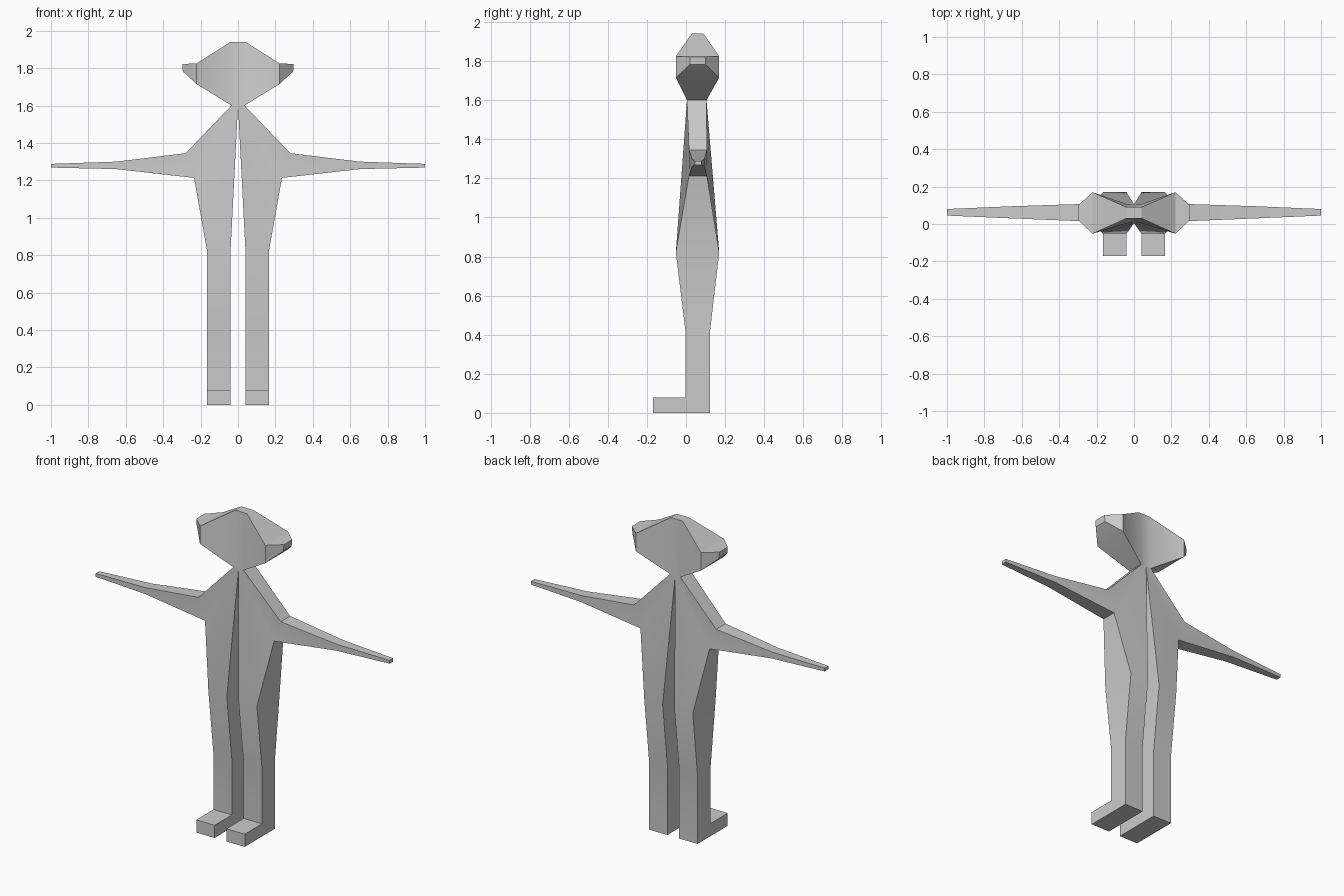
import bpy, bmesh

if "Cube" in bpy.data.objects:
    bpy.data.objects.remove(bpy.data.objects["Cube"])


def slab(name, pts, faces):
    """Mirrored half: outline points (x, z, y_front, y_back), front faces by point name."""
    bm = bmesh.new()
    front = {k: bm.verts.new((x, yf, z)) for k, (x, z, yf, yb) in pts.items()}
    back = {k: bm.verts.new((x, yb, z)) for k, (x, z, yf, yb) in pts.items()}
    edges = {(f[i], f[(i + 1) % len(f)]) for f in faces for i in range(len(f))}
    for f in faces:
        bm.faces.new([front[k] for k in f])
        bm.faces.new([back[k] for k in reversed(f)])
    for a, b in edges:
        # rim faces, left open where the two halves meet
        if (b, a) not in edges and pts[a][0] + pts[b][0] > 0:
            bm.faces.new([front[b], front[a], back[a], back[b]])
    bmesh.ops.recalc_face_normals(bm, faces=bm.faces)
    # orient by the first front face, which must look towards -y
    bm.faces.ensure_lookup_table()
    if bm.faces[0].normal.y > 0:
        bmesh.ops.reverse_faces(bm, faces=bm.faces)
    mesh = bpy.data.meshes.new(name)
    bm.to_mesh(mesh)
    bm.free()
    obj = bpy.data.objects.new(name, mesh)
    bpy.context.collection.objects.link(obj)
    mirror = obj.modifiers.new("mirror", 'MIRROR')
    mirror.use_clip = True
    bpy.ops.object.select_all(action='DESELECT')
    obj.select_set(True)
    bpy.context.view_layer.objects.active = obj
    bpy.ops.object.shade_smooth_by_angle(angle=0.52)
    return obj


# head with ears
slab("head", {
    "top_in": (0, 1.94, .03, .09), "top": (.04, 1.94, .03, .09),
    "side_up": (.222, 1.825, -.052, .17), "side_low": (.222, 1.715, -.052, .17),
    "neck": (.035, 1.6, .005, .105), "neck_in": (0, 1.6, .005, .105),
    "ear_up": (.298, 1.822, .02, .1), "ear_low": (.295, 1.782, .02, .1),
}, [
    ("top_in", "neck_in", "neck", "top"),
    ("top", "neck", "side_low", "side_up"),
    ("side_up", "side_low", "ear_low", "ear_up"),
])

# torso, arms and legs
slab("body", {
    "neck_in": (0, 1.6, .005, .105), "neck": (.035, 1.6, .005, .105),
    "shoulder": (.28, 1.345, .015, .107), "armpit": (.235, 1.213, .015, .107),
    "elbow_up": (.65, 1.3, .03, .095), "elbow_low": (.65, 1.26, .03, .095),
    "hand_up": (1, 1.288, .045, .08), "hand_low": (1, 1.268, .045, .08),
    "hip_out": (.165, .82, -.052, .17), "hip_in": (.04, .82, -.052, .17),
    "knee_out": (.165, .42, -.003, .123), "knee_in": (.04, .42, -.003, .123),
    "heel_out": (.165, 0, -.003, .123), "heel_in": (.04, 0, -.003, .123),
}, [
    ("neck_in", "armpit", "shoulder", "neck"),
    ("neck_in", "hip_in", "hip_out", "armpit"),
    ("shoulder", "armpit", "elbow_low", "elbow_up"),
    ("elbow_up", "elbow_low", "hand_low", "hand_up"),
    ("hip_out", "hip_in", "knee_in", "knee_out"),
    ("knee_out", "knee_in", "heel_in", "heel_out"),
])

# feet
slab("feet", {
    "a": (.04, .078, -.17, -.003), "b": (.04, 0, -.17, -.003),
    "c": (.165, 0, -.17, -.003), "d": (.165, .078, -.17, -.003),
}, [("a", "b", "c", "d")])
